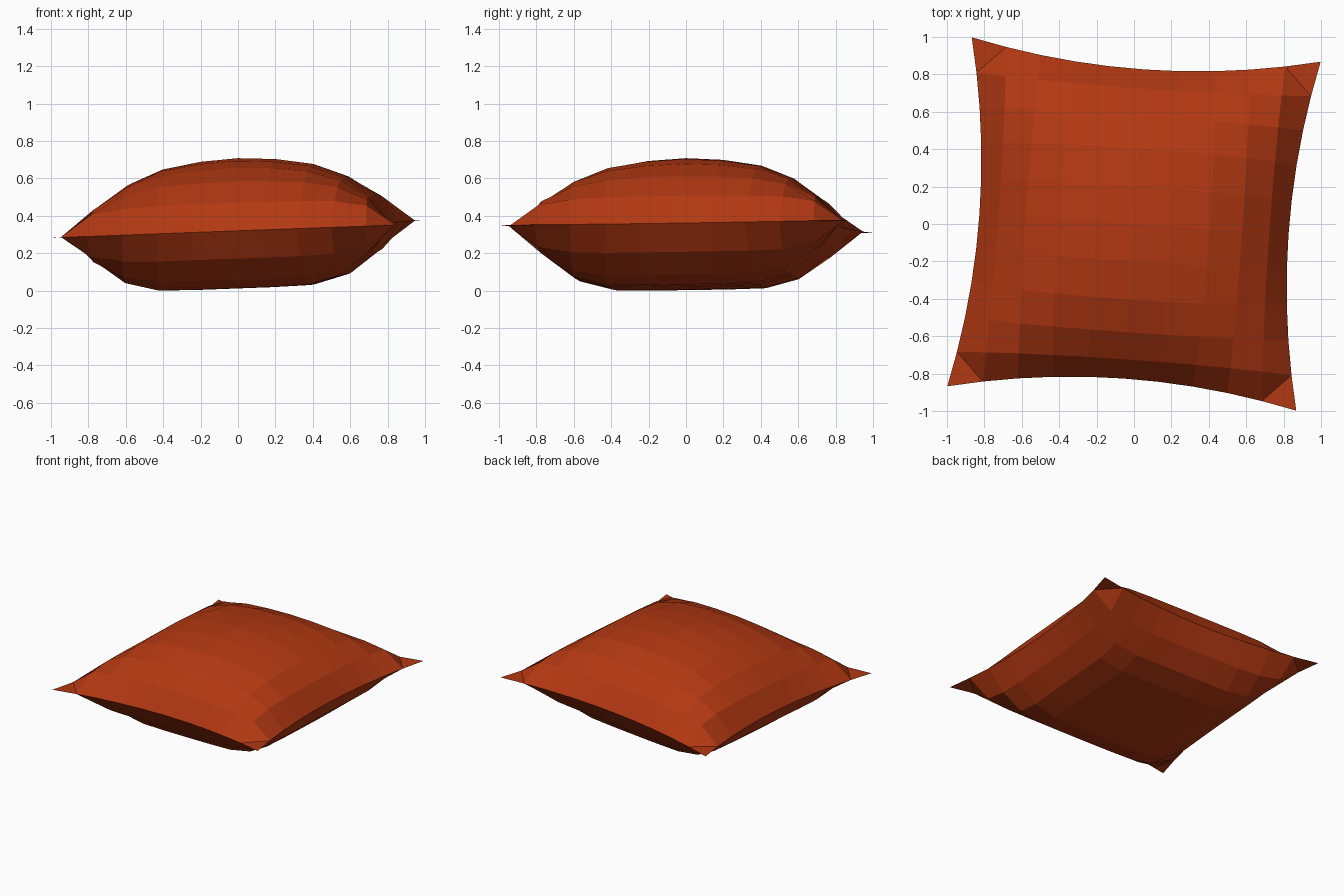
import bpy, bmesh
from math import sqrt, radians, cos, sin

if "Cube" in bpy.data.objects:
    bpy.data.objects.remove(bpy.data.objects["Cube"])

N = 10            # grid cells per side
CORNER = 0.935    # half size at the corners
# values at |u| = 0, .2, .4, .6, .8, 1
SPREAD = [0, 0.2, 0.405, 0.58, 0.725, 0.828]
TOP = [0.378, 0.366, 0.332, 0.26, 0.15, 0]
BOTTOM = [0.316, 0.316, 0.312, 0.265, 0.15, 0]


def plan(i, j):
    """Pinched-in position along one axis of the cushion."""
    s = -1 if i < 0 else 1
    t = (j / 5) ** 2
    return s * ((1 - t) * SPREAD[abs(i)] + t * CORNER * abs(i) / 5)


def puff(profile, i, j):
    """Height from the seam, blended toward zero at all edges."""
    f, g = profile[abs(i)] / profile[0], profile[abs(j)] / profile[0]
    if f * g == 0:
        return 0
    return profile[0] * f * g / sqrt(f * f + g * g - f * f * g * g)


bm = bmesh.new()
a = radians(-4)
sides = []
for profile, sign in ((TOP, 1), (BOTTOM, -1)):
    grid = {}
    for i in range(-5, 6):
        for j in range(-5, 6):
            px, py = plan(i, j), plan(j, i)
            x, y = px * cos(a) - py * sin(a), px * sin(a) + py * cos(a)
            z = 0.329 + 0.038 * x + 0.012 * y + sign * puff(profile, i, j)
            grid[i, j] = bm.verts.new((x, y, z))
    for i in range(-5, 5):
        for j in range(-5, 5):
            q = [grid[i, j], grid[i + 1, j], grid[i + 1, j + 1], grid[i, j + 1]]
            # fold the corner cells diagonally across the tip
            if i in (-5, 4) and j in (-5, 4):
                k = 1 if (i == -5) == (j == -5) else 0
                q = q[k:] + q[:k]
                tris = [(q[0], q[1], q[2]), (q[0], q[2], q[3])]
            else:
                tris = [q]
            for t in tris:
                bm.faces.new(t if sign > 0 else t[::-1])

# sew the two sides together and rest on the floor
bmesh.ops.remove_doubles(bm, verts=bm.verts, dist=0.0005)
low = min(v.co.z for v in bm.verts)
for v in bm.verts:
    v.co.z -= low
bmesh.ops.recalc_face_normals(bm, faces=bm.faces)

mesh = bpy.data.meshes.new("cushion")
bm.to_mesh(mesh)
bm.free()
cushion = bpy.data.objects.new("cushion", mesh)
bpy.context.collection.objects.link(cushion)

mat = bpy.data.materials.new("rust_fabric")
mat.diffuse_color = (0.45, 0.04, 0.006, 1)
mat.use_nodes = True
mat.node_tree.nodes["Principled BSDF"].inputs["Base Color"].default_value = mat.diffuse_color
mesh.materials.append(mat)
